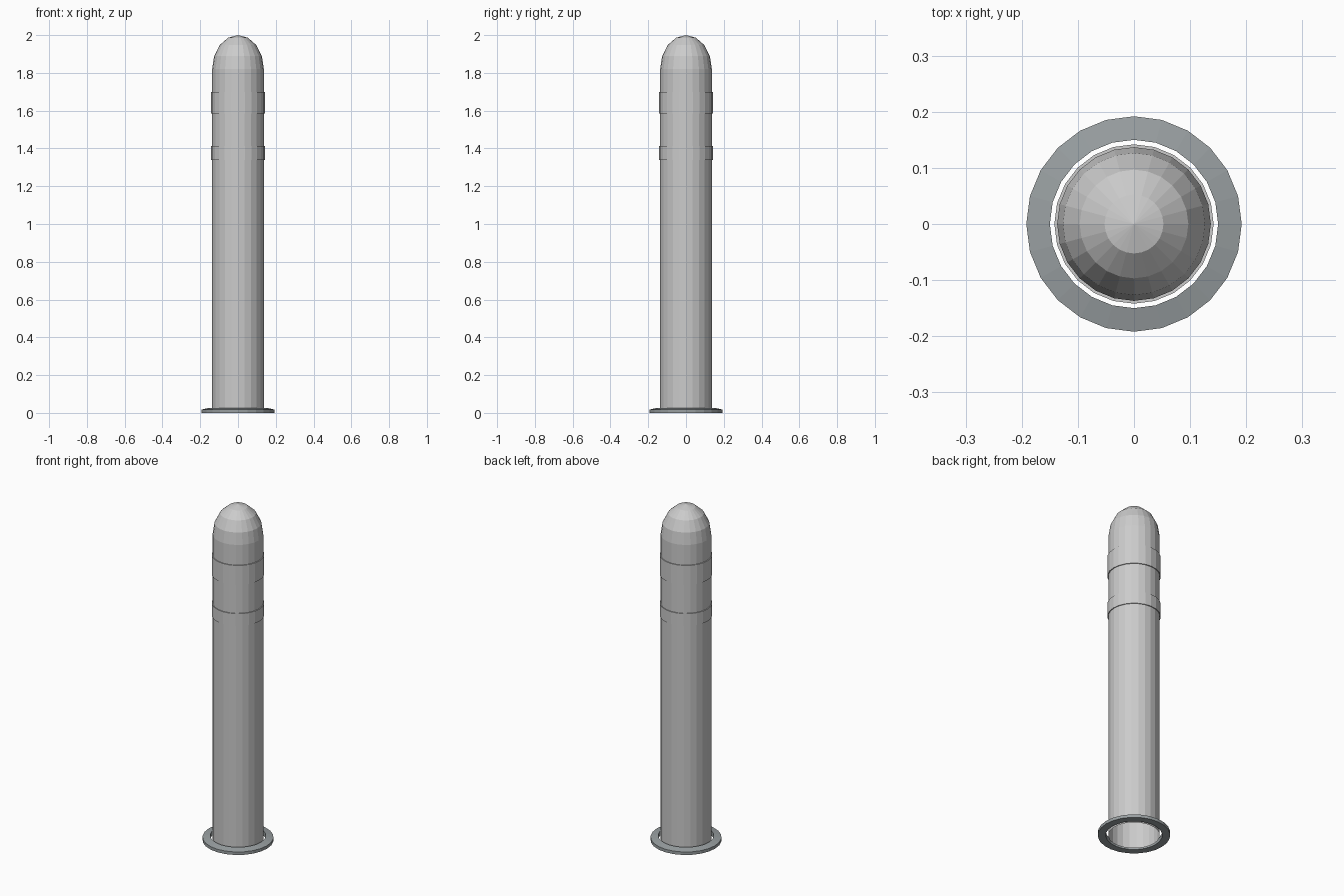
import bpy, bmesh, math

if "Cube" in bpy.data.objects:
    bpy.data.objects.remove(bpy.data.objects["Cube"])

SIDES = 24


def material(name, rgb):
    m = bpy.data.materials.new(name)
    m.diffuse_color = (*rgb, 1.0)
    m.use_nodes = True
    m.node_tree.nodes["Principled BSDF"].inputs["Base Color"].default_value = m.diffuse_color
    return m


def lathe(name, profile, mat, closed=False):
    """Spin an (r, z) profile round z; r = 0 becomes a pole."""
    bm = bmesh.new()
    rings = []
    for r, z in profile:
        if r == 0:
            rings.append([bm.verts.new((0, 0, z))] * SIDES)
        else:
            angles = [2 * math.pi * i / SIDES for i in range(SIDES)]
            rings.append([bm.verts.new((r * math.cos(a), r * math.sin(a), z)) for a in angles])
    pairs = list(zip(rings, rings[1:]))
    if closed:
        pairs.append((rings[-1], rings[0]))
    for lo, hi in pairs:
        for i in range(SIDES):
            j = (i + 1) % SIDES
            quad = [lo[i], lo[j], hi[j], hi[i]]
            bm.faces.new(list(dict.fromkeys(quad)))
    mesh = bpy.data.meshes.new(name)
    bm.to_mesh(mesh)
    bm.free()
    mesh.materials.append(mat)
    obj = bpy.data.objects.new(name, mesh)
    bpy.context.collection.objects.link(obj)
    return obj


light_grey = material("light grey metal", (0.60, 0.60, 0.60))
ring_grey = material("blue grey steel", (0.32, 0.35, 0.36))

# Hollow post with a stretched dome on top
R, SHOULDER = 0.137, 1.82
dome = [(R * math.cos(math.radians(a)), SHOULDER + 0.18 * math.sin(math.radians(a)))
        for a in (0, 22.5, 45, 67.5)]
lathe("post", [(R, 0.0)] + dome + [(0, 2.0)], light_grey)

# Raised bands round the upper post
for name, z0, z1 in (("upper_band", 1.585, 1.70), ("lower_band", 1.34, 1.413)):
    lathe(name, [(R, z0), (0.142, z0), (0.142, z1), (R, z1)], light_grey)

# Loose ground ring, its top sloping slightly outwards
lathe("ground_ring", [(0.150, 0.0), (0.192, 0.0), (0.192, 0.018), (0.150, 0.027)],
      ring_grey, closed=True)
